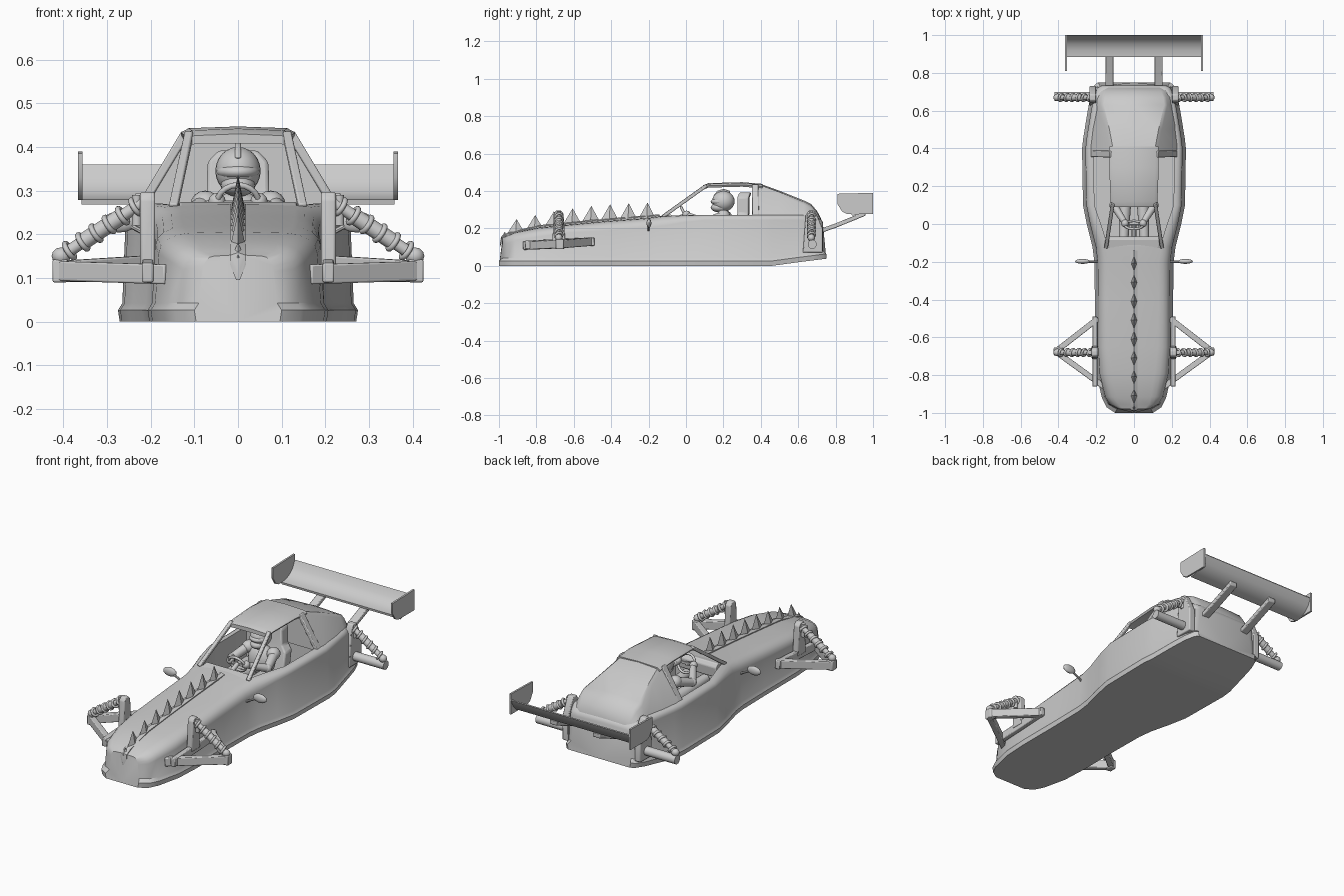
import bpy, bmesh
from math import sin, cos, pi, radians
from mathutils import Vector, Matrix

if "Cube" in bpy.data.objects:
    bpy.data.objects.remove(bpy.data.objects["Cube"])


def finish(bm, name, bevel=0.0, angle=35):
    bmesh.ops.recalc_face_normals(bm, faces=bm.faces)
    me = bpy.data.meshes.new(name)
    bm.to_mesh(me)
    bm.free()
    ob = bpy.data.objects.new(name, me)
    bpy.context.collection.objects.link(ob)
    if bevel:
        m = ob.modifiers.new("bevel", 'BEVEL')
        m.width, m.segments, m.limit_method = bevel, 2, 'ANGLE'
    smooth(ob, angle)
    return ob


def activate(ob):
    bpy.ops.object.select_all(action='DESELECT')
    ob.select_set(True)
    bpy.context.view_layer.objects.active = ob


def smooth(ob, angle=35):
    activate(ob)
    bpy.ops.object.shade_smooth_by_angle(angle=radians(angle))


def loft(name, rings, bevel=0.0, angle=35):
    bm = bmesh.new()
    vs = [[bm.verts.new(p) for p in r] for r in rings]
    n = len(vs[0])
    for a, b in zip(vs, vs[1:]):
        for i in range(n):
            bm.faces.new((a[i], a[(i + 1) % n], b[(i + 1) % n], b[i]))
    bm.faces.new(vs[0])
    bm.faces.new(vs[-1])
    return finish(bm, name, bevel, angle)


def full(half):
    # half section from bottom centre to top centre, mirrored in x
    return half + [(-x, y, z) for x, y, z in half[-2:0:-1]]


def prism(name, pts, axis, lo, hi, bevel=0.0):
    # 2D outline extruded along x (points are y,z) or z (points are x,y)
    put = (lambda p, h: (h, p[0], p[1])) if axis == 'x' else (lambda p, h: (p[0], p[1], h))
    return loft(name, [[put(p, h) for p in pts] for h in (lo, hi)], bevel)


def frame(a, b):
    d = Vector(b) - Vector(a)
    q = d.to_track_quat('Z', 'Y').to_matrix().to_4x4()
    return Matrix.Translation((Vector(a) + Vector(b)) / 2) @ q, d.length


def rod(name, a, b, r1, r2=None, seg=16):
    bm = bmesh.new()
    m, l = frame(a, b)
    bmesh.ops.create_cone(bm, cap_ends=True, segments=seg, radius1=r1,
                          radius2=r1 if r2 is None else r2, depth=l, matrix=m)
    return finish(bm, name)


def beam(name, a, b, w, h, bevel=0.004):
    # rectangular bar, h measured upwards, w sideways
    d = (Vector(b) - Vector(a)).normalized()
    side = d.cross(Vector((0, 0, 1))).normalized() * w / 2
    up = side.cross(d).normalized() * h / 2
    return loft(name, [[Vector(p) + s * side + t * up for s, t in
                        ((-1, -1), (1, -1), (1, 1), (-1, 1))] for p in (a, b)], bevel)


def ball(name, loc, scale, seg=20):
    bm = bmesh.new()
    bmesh.ops.create_uvsphere(bm, u_segments=seg, v_segments=seg // 2, radius=1,
                              matrix=Matrix.Translation(loc) @ Matrix.Diagonal((*scale, 1)))
    return finish(bm, name, angle=60)


def ring(name, loc, direction, R, r):
    rot = Vector(direction).to_track_quat('Z', 'Y').to_euler()
    bpy.ops.mesh.primitive_torus_add(location=loc, rotation=rot, major_radius=R, minor_radius=r,
                                     major_segments=20, minor_segments=8)
    bpy.context.object.name = name
    smooth(bpy.context.object, 60)


# main body shell with lower skirt: y, bottom z, half width, shoulder z, top half width, top z, setback
stations = [(-1.0, 0, .09, .115, .055, .15, .02), (-.97, 0, .135, .12, .08, .16, .015),
            (-.92, 0, .16, .135, .09, .178, .005), (-.79, 0, .19, .155, .11, .203, 0),
            (-.65, 0, .197, .175, .125, .217, 0), (-.4, 0, .197, .19, .13, .24, 0),
            (-.2, 0, .2, .205, .13, .255, 0), (-.12, 0, .21, .215, .145, .266, 0),
            (0, 0, .24, .235, .19, .27, 0), (.1, 0, .26, .245, .22, .272, 0),
            (.4, 0, .265, .245, .225, .272, 0), (.46, 0, .258, .245, .22, .272, 0),
            (.6, .019, .235, .245, .2, .272, 0), (.68, .029, .22, .24, .18, .27, 0),
            (.735, .036, .2, .21, .16, .245, -.012), (.75, .038, .18, .2, .14, .23, -.018)]
rings = []
for y, zb, w, zs, wt, zt, d in stations:
    half = [(0, y, zb), (w + .006, y, zb), (w + .01, y, zb + .026), (w, y + d, zb + .042)]
    for k in range(5):
        a = k * pi / 8
        half.append((wt + (w - .008 - wt) * cos(a), y + d, zs + (zt - zs) * sin(a)))
    half.append((0, y + d, zt + .003))
    rings.append(full(half))
body = loft("body_shell", rings)

# cockpit opening
outline = [(.14, -.11), (.175, 0), (.21, .1), (.212, .375)]
cutter = prism("cockpit_cutter", outline + [(-x, y) for x, y in outline[::-1]], 'z', .11, .42)
cutter.hide_render = True
cut = body.modifiers.new("cockpit", 'BOOLEAN')
cut.object, cut.solver = cutter, 'EXACT'
activate(body)
bpy.ops.object.modifier_apply(modifier="cockpit")
bpy.data.objects.remove(cutter)
smooth(body)

# rear deck: y, base half width, base z, top half width, top z
deck = [(.36, .232, .26, .12, .437), (.41, .236, .26, .118, .43), (.5, .225, .26, .135, .397),
        (.63, .205, .25, .165, .345), (.67, .2, .25, .16, .325), (.7, .19, .24, .15, .29),
        (.722, .17, .22, .14, .25)]
loft("rear_deck", [full([(0, y, zb), (wb, y, zb), (wt + .012, y, zt - .018), (wt - .005, y, zt - .003),
                         (0, y, zt + .004)]) for y, wb, zb, wt, zt in deck])

# roof panel
loft("roof", [full([(0, y, z - .018), (w, y, z - .02), (w + .006, y, z - .01), (w - .012, y, z),
                    (0, y, z + .004)])
              for y, w, z in ((.09, .112, .426), (.12, .118, .438), (.3, .125, .443), (.41, .125, .434))])

# raised strip along the hood
strip = [(-.992, .115, .004), (-.985, .15, .018), (-.95, .17, .018), (-.79, .209, .018),
         (-.4, .246, .018), (-.14, .267, .018)]
loft("hood_strip", [[(-w, y, z - .02), (w, y, z - .02), (w, y, z + .002), (0, y - .002, z + .008),
                     (-w, y, z + .002)] for y, z, w in strip])


# row of spikes
def spike(y, z, h, hx=.016, hy=.043):
    bm = bmesh.new()
    base = [bm.verts.new(p) for p in ((hx, y, z), (0, y + hy, z + .004), (-hx, y, z), (0, y - hy, z - .004))]
    tip = bm.verts.new((0, y + .004, z + h))
    bm.faces.new(base)
    for i in range(4):
        bm.faces.new((base[i], base[(i + 1) % 4], tip))
    finish(bm, "spike", angle=10)


for i in range(8):
    t = i / 7
    spike(-.91 + .7 * t, .18 + .078 * t + .02 * sin(pi * t), .07 + .01 * t)
spike(-.973, .15, .032, .013, .02)

for s in (-1, 1):
    # cabin frame
    beam("front_pillar", (s * .148, -.125, .262), (s * .112, .11, .43), .02, .018)
    beam("rear_pillar", (s * .222, .372, .262), (s * .12, .37, .432), .035, .02)
    # front wishbone and upright
    for y in (-.86, -.5):
        z = .108 if y < -.7 else .13
        beam("wishbone_arm", (s * (.16 if y < -.7 else .19), y, z), (s * .415, -.675, .116), .03, .045)
    beam("wishbone_brace", (s * .207, -.86, .112), (s * .207, -.49, .13), .026, .045)
    prism("wishbone_hub", [(s * .39, -.7), (s * .425, -.695), (s * .425, -.655), (s * .39, -.65)],
          'z', .09, .142, .004)
    # rear axle
    rod("rear_axle", (s * .19, .675, .115), (s * .42, .675, .115), .024)
    prism("rear_mount", [(.625, .07), (.73, .07), (.73, .2), (.7, .27), (.685, .295), (.655, .295), (.64, .27)],
          'x', s * .2, s * .236, .005)
    prism("front_mount", [(-.715, .12), (-.645, .12), (-.655, .28), (-.67, .297), (-.695, .297), (-.707, .28)],
          'x', s * .19, s * .224, .005)
    # coil springs
    for y in (-.68, .67):
        a, b = Vector((s * .215, y, .275)), Vector((s * .405, y, .15))
        rod("damper", a, b, .014)
        rod("damper_sleeve", a.lerp(b, .3), a.lerp(b, .75), .019)
        for k in range(6):
            ring("spring_coil", a.lerp(b, .1 + .16 * k), (b - a) + Vector((0, .06, 0)), .019, .0065)
        ball("spring_foot", b, (.022, .02, .02), 12)
        rod("spring_bracket", (s * .232, y, .22), (s * .232, y, .29), .011)
    # mirrors
    rod("mirror_stalk", (s * .19, -.2, .19), (s * .25, -.2, .222), .006, seg=8)
    ball("mirror", (s * .272, -.198, .228), (.04, .013, .024), 16)
    # wing supports and end plates
    loft("wing_support", [[(s * .13 + dx, y, z + dz) for dx, dz in
                           ((-.022, -.012), (.022, -.012), (.022, .012), (-.022, .012))]
                          for y, z in ((.7, .18), (.8, .215), (.96, .28))], .004)
    prism("wing_end_plate", [(.81, .385), (.81, .33), (.835, .29), (.86, .278), (1, .278), (1, .39)],
          'x', s * .356, s * .366)

# curved wing plane
curve = [(.885, .28), (.92, .283), (.955, .298), (.98, .322), (.998, .36)]
under = [(y + .002, z - .012 + .01 * i / 4) for i, (y, z) in enumerate(curve)]
under[-1] = (1.0, .355)
prism("wing_plane", curve + under[::-1], 'x', -.358, .358)

# seat with headrest
loft("seat", [full([(0, y, z), (w, y, z), (w, y + .06, z), (0, y + .065, z)])
              for y, z, w in ((.24, .11, .1), (.265, .25, .1), (.275, .28, .072), (.275, .365, .07),
                              (.285, .392, .045))], .008)

# driver: torso, helmet, arms, legs
ball("torso", (0, .205, .215), (.075, .055, .085))
ball("helmet", (0, .2, .345), (.052, .06, .055), 24)
ball("visor", (0, .188, .343), (.05, .056, .022))
ball("chin_guard", (0, .18, .312), (.04, .048, .026))
prism("helmet_crest", [(.145, .375), (.17, .402), (.2, .412), (.235, .4), (.235, .37), (.17, .37)],
      'x', -.007, .007, .004)
for s in (-1, 1):
    ball("shoulder", (s * .075, .2, .268), (.034, .036, .032), 16)
    rod("upper_arm", (s * .08, .195, .265), (s * .108, .1, .235), .025, .021)
    ball("elbow", (s * .108, .1, .235), (.023, .023, .023), 12)
    rod("forearm", (s * .108, .1, .235), (s * .05, .01, .27), .021, .016)
    ball("hand", (s * .048, .003, .275), (.02, .022, .02), 12)
    rod("leg", (s * .045, .18, .15), (s * .055, -.09, .17), .035, .025)

# steering wheel and dashboard
ring("steering_wheel", (0, -.005, .27), (0, 1, .5), .048, .007)
rod("steering_column", (0, -.005, .27), (0, -.1, .23), .012)
beam("steering_spoke", (-.045, -.005, .27), (.045, -.005, .27), .008, .014, .002)
prism("dashboard", [(-.13, .2), (-.07, .2), (-.065, .255), (-.08, .275), (-.13, .265)], 'x', -.135, .135, .005)
